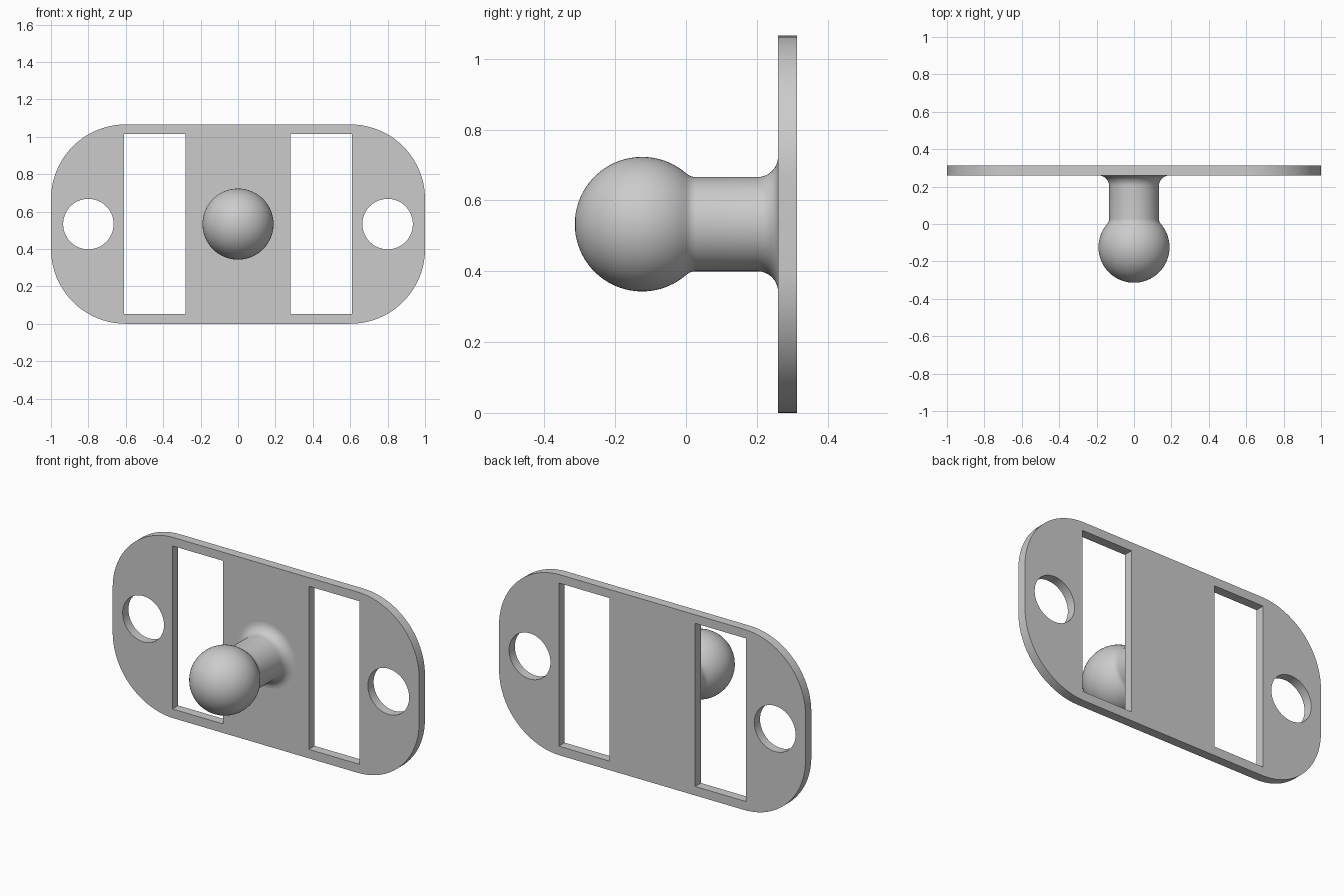
import bpy, bmesh
from math import sin, cos, pi, atan2, sqrt
from mathutils import Matrix, Vector

cube = bpy.data.objects.get("Cube")
if cube:
    bpy.data.objects.remove(cube, do_unlink=True)

GREY = (0.6, 0.6, 0.6, 1)
mat = bpy.data.materials.new("plain grey")
mat.use_nodes = True
mat.diffuse_color = GREY
mat.node_tree.nodes["Principled BSDF"].inputs["Base Color"].default_value = GREY

MID_Z = 0.533
FRONT_Y, BACK_Y = 0.26, 0.314


def arc(cx, cy, r, a0, a1, n):
    return [(cx + r * cos(a0 + (a1 - a0) * i / n),
             cy + r * sin(a0 + (a1 - a0) * i / n)) for i in range(n + 1)]


def finish(obj):
    obj.data.materials.clear()
    obj.data.materials.append(mat)
    bpy.ops.object.select_all(action="DESELECT")
    obj.select_set(True)
    bpy.context.view_layer.objects.active = obj
    bpy.ops.object.shade_smooth_by_angle(angle=pi / 6)


# Mounting plate: rounded outline with two slots and two screw holes
R = 0.4
outline = []
for k, (sx, sz) in enumerate([(1, 1), (-1, 1), (-1, -1), (1, -1)]):
    outline += arc(sx * (1 - R), sz * (MID_Z - R), R, k * pi / 2, (k + 1) * pi / 2, 20)
loops = [outline]
for s in (-1, 1):
    loops.append([(s * x, z) for x, z in
                  [(0.28, -0.48), (0.61, -0.48), (0.61, 0.482), (0.28, 0.482)]])
    loops.append(arc(s * 0.8, 0, 0.135, 0, 2 * pi, 48)[:-1])

curve = bpy.data.curves.new("plate_outline", "CURVE")
curve.dimensions = "2D"
curve.fill_mode = "BOTH"
curve.extrude = (BACK_Y - FRONT_Y) / 2
for pts in loops:
    spline = curve.splines.new("POLY")
    spline.points.add(len(pts) - 1)
    for p, (x, z) in zip(spline.points, pts):
        p.co = (x, z, 0, 1)
    spline.use_cyclic_u = True
shape = bpy.data.objects.new("plate_outline", curve)
bpy.context.collection.objects.link(shape)
bpy.context.view_layer.update()
depsgraph = bpy.context.evaluated_depsgraph_get()
mesh = bpy.data.meshes.new_from_object(shape.evaluated_get(depsgraph))
bpy.data.objects.remove(shape, do_unlink=True)

bm = bmesh.new()
bm.from_mesh(mesh)
bmesh.ops.remove_doubles(bm, verts=bm.verts, dist=1e-4)
bm.transform(Matrix.Translation((0, (FRONT_Y + BACK_Y) / 2, MID_Z)) @ Matrix.Rotation(pi / 2, 4, "X"))
bmesh.ops.recalc_face_normals(bm, faces=bm.faces)
bm.to_mesh(mesh)
bm.free()
mesh.name = "mounting_plate"
plate = bpy.data.objects.new("mounting_plate", mesh)
bpy.context.collection.objects.link(plate)
finish(plate)

# Ball stud: one lathed profile (y, radius) of ball, neck blend, post and flare
BALL, POST, NECK, FLARE, BALL_Y = 0.19, 0.133, 0.04, 0.058, -0.124
reach = sqrt((BALL + NECK) ** 2 - (POST + NECK) ** 2)
tangent = atan2(POST + NECK, reach)
profile = arc(BALL_Y, 0, BALL, pi, tangent, 28)
profile += arc(BALL_Y + reach, POST + NECK, NECK, pi + tangent, 1.5 * pi, 5)[1:]
profile += arc(FRONT_Y - FLARE, POST + FLARE, FLARE, -pi / 2, 0, 8)
profile.append((FRONT_Y + 0.01, POST + FLARE))

bm = bmesh.new()
verts = [bm.verts.new((max(r, 0), y, MID_Z)) for y, r in profile]
edges = [bm.edges.new(pair) for pair in zip(verts, verts[1:])]
bmesh.ops.spin(bm, geom=verts + edges, cent=(0, 0, MID_Z), axis=Vector((0, 1, 0)),
               angle=2 * pi, steps=64, use_duplicate=False)
bmesh.ops.remove_doubles(bm, verts=bm.verts, dist=1e-4)
bmesh.ops.recalc_face_normals(bm, faces=bm.faces)
mesh = bpy.data.meshes.new("ball_stud")
bm.to_mesh(mesh)
bm.free()
stud = bpy.data.objects.new("ball_stud", mesh)
bpy.context.collection.objects.link(stud)
finish(stud)
